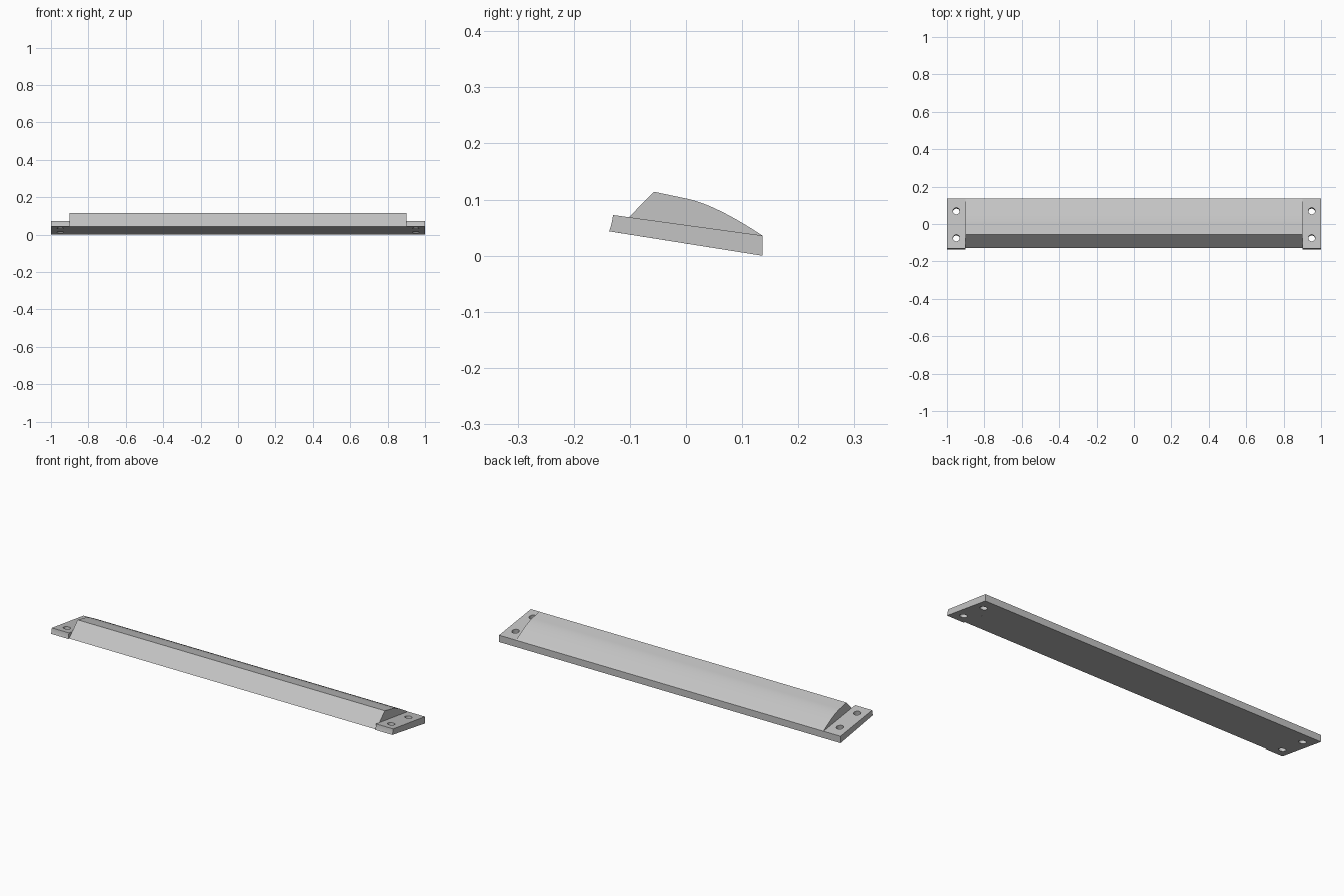
import bpy
import bmesh
import math
from mathutils import Matrix, Vector

cube = bpy.data.objects.get("Cube")
if cube:
    bpy.data.objects.remove(cube, do_unlink=True)

grey = bpy.data.materials.new("light_grey")
grey.use_nodes = True
colour = (0.55, 0.55, 0.55, 1)
grey.diffuse_color = colour
grey.node_tree.nodes["Principled BSDF"].inputs["Base Color"].default_value = colour


def make_object(name, bm):
    bmesh.ops.recalc_face_normals(bm, faces=bm.faces)
    mesh = bpy.data.meshes.new(name)
    bm.to_mesh(mesh)
    bm.free()
    mesh.materials.append(grey)
    obj = bpy.data.objects.new(name, mesh)
    bpy.context.collection.objects.link(obj)
    return obj


def extrude_profile(name, profile, x0, x1):
    """Sweep a closed (y, z) outline along x."""
    bm = bmesh.new()
    face = bm.faces.new([bm.verts.new((x0, y, z)) for y, z in profile])
    geom = bmesh.ops.extrude_face_region(bm, geom=[face])["geom"]
    moved = [v for v in geom if isinstance(v, bmesh.types.BMVert)]
    bmesh.ops.translate(bm, verts=moved, vec=(x1 - x0, 0, 0))
    return make_object(name, bm)


def bezier(a, b, c, steps):
    """Points of a quadratic curve, both ends included."""
    a, b, c = Vector(a), Vector(b), Vector(c)
    return [tuple(a.lerp(b, i / steps).lerp(b.lerp(c, i / steps), i / steps))
            for i in range(steps + 1)]


def smooth(obj):
    bpy.ops.object.select_all(action="DESELECT")
    obj.select_set(True)
    bpy.context.view_layer.objects.active = obj
    bpy.ops.object.shade_smooth_by_angle(angle=math.radians(25))


back_bottom, back_top = (0.136, 0.0), (0.136, 0.036)
ridge = (-0.057, 0.114)

# Long body: sloped front, sharp ridge, rounded top falling to the back
crown = bezier((0.0, 0.102), (0.051, 0.092), back_top, 16)
body = extrude_profile("body", [(-0.128, 0.042), ridge] + crown + [back_bottom], -0.9, 0.9)
smooth(body)

# Mounting plates at both ends, with a slightly hollow front edge
front_edge = bezier((-0.137, 0.0435), (-0.132, 0.056), (-0.13, 0.0725), 6)
plate_profile = front_edge + [back_top, back_bottom]
tilt = Matrix.Rotation(math.radians(-8.5), 4, "X")

for side, name in ((1, "left_end_plate"), (-1, "right_end_plate")):
    plate = extrude_profile(name, plate_profile, side * 0.9, side * 1.0)

    # Two screw holes through each plate
    bm = bmesh.new()
    for y, z in ((-0.077, 0.05), (0.067, 0.028)):
        bmesh.ops.create_cone(bm, cap_ends=True, segments=32, radius1=0.018,
                              radius2=0.018, depth=0.12,
                              matrix=Matrix.Translation((side * 0.95, y, z)) @ tilt)
    cutter = make_object("hole_cutter", bm)
    cutter.hide_render = True

    cut = plate.modifiers.new("holes", "BOOLEAN")
    cut.operation = "DIFFERENCE"
    cut.solver = "EXACT"
    cut.object = cutter
    bpy.ops.object.select_all(action="DESELECT")
    plate.select_set(True)
    bpy.context.view_layer.objects.active = plate
    bpy.ops.object.modifier_apply(modifier=cut.name)
    bpy.data.objects.remove(cutter, do_unlink=True)
    smooth(plate)
